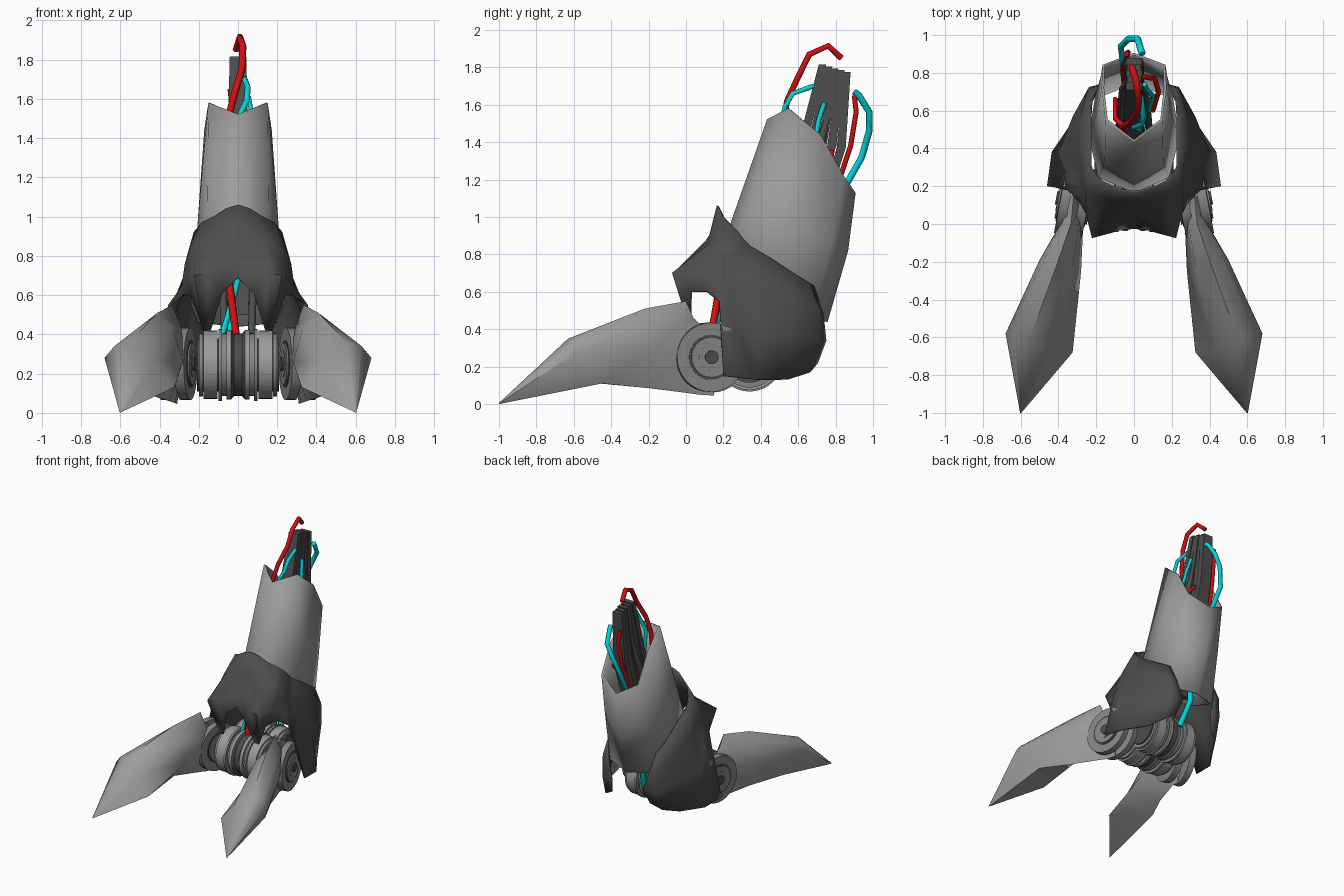
import bpy, math
from mathutils import Vector, Matrix

cube = bpy.data.objects.get("Cube")
if cube:
    bpy.data.objects.remove(cube)


def material(name, r, g, b):
    m = bpy.data.materials.new(name)
    m.use_nodes = True
    m.diffuse_color = (r, g, b, 1)
    m.node_tree.nodes["Principled BSDF"].inputs["Base Color"].default_value = (r, g, b, 1)
    return m


LIGHT = material("light grey", 0.33, 0.33, 0.33)
MID = material("joint grey", 0.24, 0.24, 0.24)
DARK = material("dark grey", 0.075, 0.075, 0.075)
RED = material("red", 0.65, 0.005, 0.005)
CYAN = material("cyan", 0.0, 0.68, 0.72)


def make(name, verts, faces, mat, mirror=False, thick=0, angle=40):
    me = bpy.data.meshes.new(name)
    me.from_pydata(verts, [], faces)
    me.materials.append(mat)
    ob = bpy.data.objects.new(name, me)
    bpy.context.collection.objects.link(ob)
    bpy.ops.object.select_all(action="DESELECT")
    ob.select_set(True)
    bpy.context.view_layer.objects.active = ob
    bpy.ops.object.mode_set(mode="EDIT")
    bpy.ops.mesh.select_all(action="SELECT")
    bpy.ops.mesh.normals_make_consistent(inside=False)
    bpy.ops.object.mode_set(mode="OBJECT")
    if mirror:
        ob.modifiers.new("mirror", "MIRROR").use_clip = True
    if thick:
        mod = ob.modifiers.new("thickness", "SOLIDIFY")
        mod.thickness = thick
        mod.offset = 0
    bpy.ops.object.shade_smooth_by_angle(angle=math.radians(angle))


def loft(name, rings, mat, closed=True, caps=True, **kw):
    n = len(rings[0])
    verts = [p for r in rings for p in r]
    faces = []
    for i in range(len(rings) - 1):
        for j in range(n if closed else n - 1):
            k = (j + 1) % n
            faces.append((i * n + j, i * n + k, (i + 1) * n + k, (i + 1) * n + j))
    if caps:
        faces += [tuple(range(n)), tuple(range((len(rings) - 1) * n, len(rings) * n))]
    make(name, verts, faces, mat, **kw)


def lathe(name, profile, centre, turn, mat, mirror=False, sides=32):
    """Spin (offset, radius) pairs about an x axis turned about z."""
    frame = Matrix.Translation(centre) @ Matrix.Rotation(turn, 4, "Z")
    rings = [[frame @ Vector((o, r * math.cos(2 * math.pi * k / sides), r * math.sin(2 * math.pi * k / sides)))
              for k in range(sides)] for o, r in profile]
    loft(name, rings, mat, mirror=mirror)


def wire(name, points, mat, radius=0.015):
    cu = bpy.data.curves.new(name, "CURVE")
    cu.dimensions = "3D"
    cu.bevel_depth = radius
    cu.bevel_resolution = 1
    cu.use_fill_caps = True
    sp = cu.splines.new("POLY")
    sp.points.add(len(points) - 1)
    for p, co in zip(sp.points, points):
        p.co = (*co, 1)
    cu.materials.append(mat)
    bpy.context.collection.objects.link(bpy.data.objects.new(name, cu))


# Shin shell: half rings from front centre to rear centre, mirrored
loft("shin_shell", [
    [(0, .44, 1.52), (.145, .55, 1.58), (.165, .72, 1.44), (.16, .84, 1.22), (0, .9, 1.13)],
    [(0, .25, .98), (.15, .33, .98), (.2, .55, .95), (.17, .78, .88), (0, .86, .82)],
    [(0, .17, .7), (.18, .25, .65), (.235, .46, .55), (.2, .67, .46), (0, .75, .44)],
], LIGHT, closed=False, caps=False, mirror=True, thick=.014, angle=65)

# Ankle cover: columns from front centre, over the hanging prong, to the rear of the side wing
loft("ankle_cover", [
    [(0, .17, 1.06), (0, .13, .9), (0, .06, .78), (0, -.02, .69)],
    [(.06, .18, 1.04), (.08, .13, .89), (.08, .04, .77), (.08, -.03, .61)],
    [(.12, .2, 1.0), (.15, .15, .87), (.15, -.05, .71), (.14, .02, .42)],
    [(.18, .23, .97), (.21, .16, .84), (.22, -.07, .7), (.175, .02, .42)],
    [(.22, .28, .92), (.25, .18, .8), (.25, .06, .69), (.235, .03, .6)],
    [(.23, .31, .88), (.265, .23, .76), (.27, .14, .66), (.28, .11, .6)],
    [(.23, .35, .84), (.265, .26, .72), (.285, .2, .62), (.35, .18, .55)],
    [(.23, .37, .83), (.27, .28, .7), (.32, .22, .52), (.455, .2, .15)],
    [(.23, .45, .78), (.29, .42, .64), (.39, .39, .4), (.43, .38, .13)],
    [(.23, .57, .7), (.28, .57, .57), (.32, .565, .38), (.32, .54, .13)],
    [(.225, .65, .65), (.24, .71, .5), (.235, .72, .33), (.25, .66, .17)],
    [(.21, .68, .63), (.18, .73, .48), (.14, .745, .34), (.17, .7, .22)],
], DARK, closed=False, caps=False, mirror=True, thick=.012, angle=70)

# Toes: outer, shoulder, top, inner shoulder, inner and bottom corners per section
loft("toe", [
    [(.603, -1, .003), (.602, -1, .005), (.6, -1, .006), (.598, -1, .005), (.597, -1, .003), (.6, -1, 0)],
    [(.68, -.58, .28), (.63, -.6, .34), (.56, -.63, .35), (.43, -.66, .26), (.325, -.68, .13), (.56, -.45, .11)],
    [(.5, -.19, .3), (.48, -.2, .44), (.41, -.22, .51), (.33, -.24, .43), (.28, -.25, .26), (.43, -.2, .085)],
    [(.39, 0, .27), (.385, 0, .44), (.335, 0, .55), (.29, -.02, .44), (.27, -.03, .28), (.35, 0, .06)],
    [(.37, .05, .25), (.36, .05, .38), (.33, .04, .46), (.29, .04, .38), (.28, .04, .26), (.32, .07, .05)],
    [(.35, .15, .22), (.34, .15, .31), (.32, .15, .36), (.3, .14, .31), (.29, .14, .22), (.31, .15, .045)],
], LIGHT, mirror=True, angle=55)

# Toe joints: stacked discs on a slanted axle
turn = math.radians(11)
axis = Vector((math.cos(turn), math.sin(turn), 0))
hub = Vector((.315, .12, .25))
for side, label in ((1, "outer"), (-1, "inner")):
    base = hub + axis * side * .055
    for part, a, b, r, mat in (("disc", -.03, .02, .185, MID), ("groove", .015, .024, .12, DARK),
                               ("ring", .02, .032, .108, MID), ("recess", .03, .035, .068, MID),
                               ("pin", .03, .044, .036, DARK)):
        lathe(f"{label}_joint_{part}", [(side * a, r), (side * b, r)], base, turn, mat, mirror=True)

# Front and rear drums between the toes
for label, y, r in (("front", .14, .18), ("rear", .34, .175)):
    c = (0, y, .245)
    lathe(label + "_drum_core", [(-.21, r * .75), (.21, r * .75)], c, 0, DARK)
    lathe(label + "_drum_centre",
          [(-.035, r * .98), (-.02, r * .88), (.02, r * .88), (.035, r * .98)], c, 0, DARK)
    for x, w, k, mat in ((.047, .012, .98, LIGHT), (.07, .011, .88, MID), (.09, .009, 1.02, MID),
                         (.14, .036, .97, LIGHT), (.188, .01, .9, MID)):
        lathe(label + "_drum_ring", [(x - w, r * k), (x + w, r * k)], c, 0, mat, mirror=True)

# Inner strut: fan of slats inside the shin
for i in range(5):
    t = i / 4
    top = Vector((0, .73 + .13 * t, 1.815 - .04 * t))
    mid = Vector((0, .63 + .2 * t, 1.42 - .05 * t))
    low = Vector((0, .36 + .2 * t, .5))
    w = .042 - .006 * (i % 2)
    loft("strut_slat", [
        [c + Vector((sx * w * s, sy * d, 0)) for sx, sy in ((-1, -1), (1, -1), (1, 1), (-1, 1))]
        for c, s, d in ((top, 1, .02), (mid, 1.25, .024), (low, 1.3, .02))], DARK)
for s in (-1, 1):
    wire("strut_cable", [(s * .02, .77, 1.6), (s * .06, .71, 1.35), (s * .08, .5, .8), (s * .07, .35, .4)],
         DARK, .022)

# Wires
wire("red_wire_front", [(-.01, .83, 1.85), (.01, .76, 1.915), (.025, .66, 1.87), (.02, .6, 1.75),
                        (-.02, .54, 1.62), (-.05, .52, 1.5), (-.07, .5, 1.2)], RED, .018)
wire("red_wire_rear", [(-.04, .9, 1.65), (-.03, .91, 1.56), (-.04, .88, 1.38),
                       (-.06, .82, 1.2), (-.05, .72, 1.0)], RED, .014)
wire("red_wire_side", [(.05, .78, 1.35), (.11, .77, 1.28), (.13, .7, 1.22), (.1, .6, 1.05)], RED, .014)
wire("red_wire_inner", [(-.04, .5, 1.4), (-.1, .56, 1.34), (-.1, .66, 1.25), (-.06, .6, 1.05)], RED, .014)
wire("cyan_wire_rear", [(.045, .9, 1.67), (.035, .925, 1.65), (.02, .98, 1.56), (-.03, .98, 1.46),
                        (-.07, .94, 1.32), (-.06, .86, 1.18), (-.04, .7, 1.0)], CYAN, .018)
wire("cyan_wire_front", [(.035, .68, 1.7), (.05, .57, 1.66), (.045, .53, 1.59),
                         (0, .51, 1.5), (.03, .5, 1.2)], CYAN, .015)
wire("cyan_wire_side", [(.055, .74, 1.61), (.07, .71, 1.52), (.1, .68, 1.35), (.08, .6, 1.1)], CYAN, .013)
wire("red_wire_ankle", [(-.06, .25, .75), (-.04, .18, .63), (-.01, .14, .4)], RED, .02)
wire("cyan_wire_ankle", [(.01, .22, .72), (-.02, .2, .6), (-.08, .16, .4)], CYAN, .015)
wire("cyan_wire_heel", [(-.02, .64, .6), (-.04, .62, .45), (0, .54, .25)], CYAN, .022)
